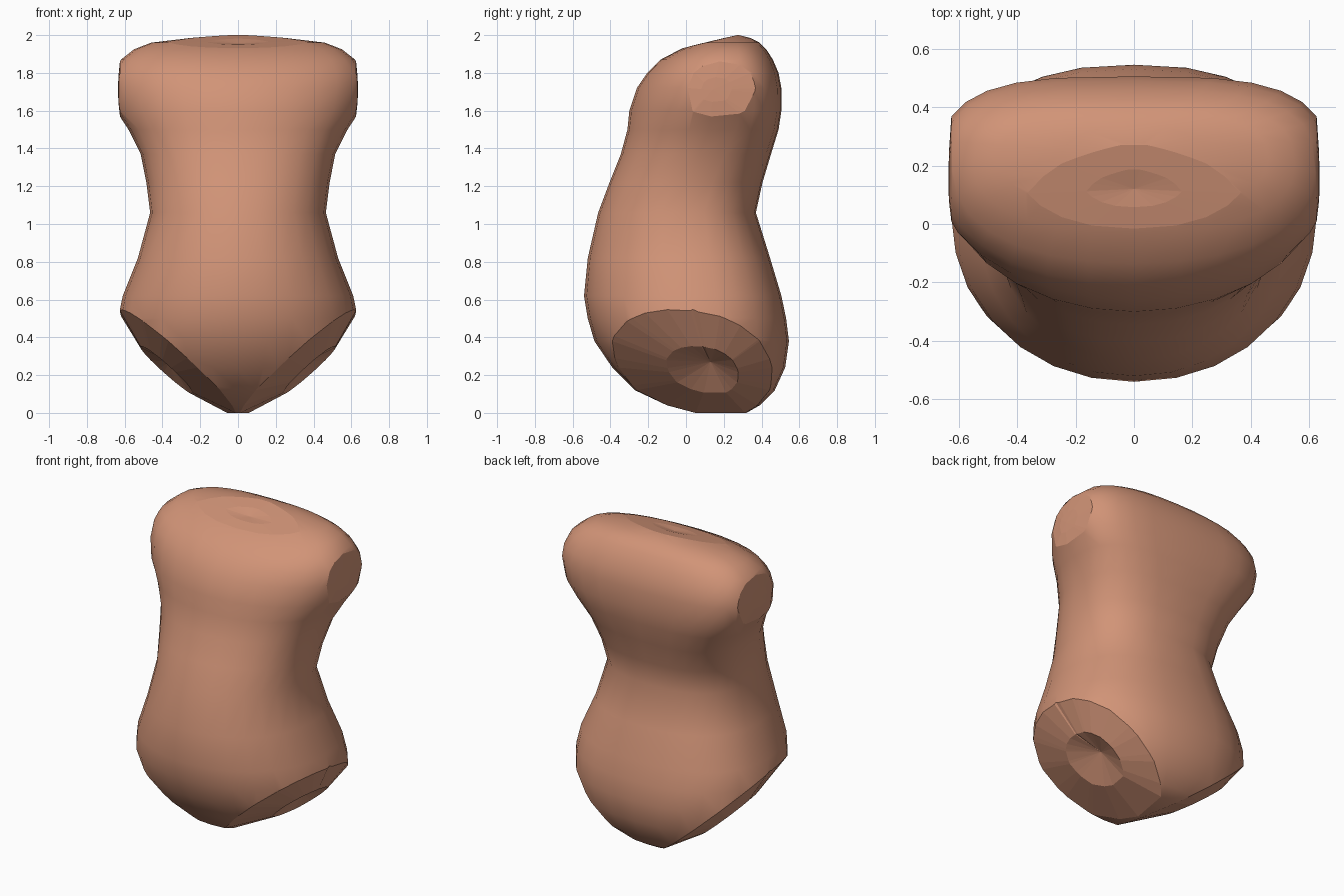
import bpy, bmesh, math
from mathutils import Vector

if "Cube" in bpy.data.objects:
    bpy.data.objects.remove(bpy.data.objects["Cube"])

skin = bpy.data.materials.new("terracotta skin")
skin.diffuse_color = (0.64, 0.295, 0.185, 1)
skin.use_nodes = True
skin.node_tree.nodes["Principled BSDF"].inputs["Base Color"].default_value = skin.diffuse_color

# Torso rings: z, front y, back y, half width, y of widest point, front / back roundness
RINGS = [
    (0.00, 0.05, 0.32, 0.20, 0.18, 2, 2),
    (0.04, -0.10, 0.39, 0.38, 0.14, 2, 2),
    (0.12, -0.27, 0.47, 0.52, 0.10, 2, 2.2),
    (0.24, -0.39, 0.525, 0.60, 0.07, 2, 2.3),
    (0.38, -0.485, 0.545, 0.63, 0.05, 2.1, 2.4),
    (0.50, -0.52, 0.53, 0.635, 0.04, 2.1, 2.4),
    (0.62, -0.54, 0.505, 0.61, 0.03, 2.1, 2.4),
    (0.82, -0.52, 0.445, 0.53, 0.00, 2.1, 2.4),
    (1.06, -0.465, 0.37, 0.465, -0.02, 2.1, 2.5),
    (1.22, -0.405, 0.405, 0.485, 0.02, 2.1, 2.6),
    (1.37, -0.345, 0.45, 0.515, 0.07, 2.1, 2.9),
    (1.50, -0.31, 0.49, 0.58, 0.12, 2.1, 3.2),
    (1.60, -0.30, 0.505, 0.645, 0.14, 2, 3.3),
    (1.72, -0.26, 0.505, 0.67, 0.15, 2, 3.3),
    (1.80, -0.205, 0.49, 0.66, 0.16, 2.1, 3.2),
    (1.87, -0.135, 0.46, 0.62, 0.18, 2.2, 3),
    (1.925, -0.03, 0.425, 0.55, 0.20, 2.3, 2.8),
    (1.96, 0.05, 0.39, 0.46, 0.22, 2.3, 2.5),
    (1.985, 0.12, 0.34, 0.25, 0.23, 2, 2),
    (2.00, 0.18, 0.28, 0.07, 0.23, 2, 2),
]
SEG = 28


def spow(v, e):
    return math.copysign(abs(v) ** e, v)


bm = bmesh.new()
rings = []
for z, yf, yb, hw, yc, nf, nb in RINGS:
    ring = []
    for i in range(SEG):
        a = 2 * math.pi * i / SEG
        c, s = math.cos(a), math.sin(a)
        if abs(c) < 1e-6: c = 0
        if abs(s) < 1e-6: s = 0
        n, depth = (nb, yb - yc) if s >= 0 else (nf, yc - yf)
        ring.append(bm.verts.new((hw * spow(c, 2 / n), yc + depth * spow(s, 2 / n), z)))
    rings.append(ring)
for lo, hi in zip(rings, rings[1:]):
    for i in range(SEG):
        j = (i + 1) % SEG
        bm.faces.new((lo[i], lo[j], hi[j], hi[i]))
bm.faces.new(rings[0][::-1])
bm.faces.new(rings[-1])
for f in bm.faces:
    f.smooth = True


def cut(point, normal):
    bmesh.ops.bisect_plane(bm, geom=bm.verts[:] + bm.edges[:] + bm.faces[:], dist=1e-5,
                           plane_co=point, plane_no=normal, clear_outer=True)


def cap(edges, hub, swell, scale, bulge):
    """Close a socket with a faceted outer band and a fan around the hub."""
    hub, bulge = Vector(hub), Vector(bulge)
    for e in edges:
        e.smooth = False
    mid = {}
    for e in edges:
        for v in e.verts:
            if v not in mid:
                mid[v] = bm.verts.new(hub + (v.co - hub) * scale + bulge * swell)
    centre = bm.verts.new(hub)
    for e in edges:
        a, b = e.verts
        loop = e.link_loops[0]
        if loop.vert is a:
            a, b = b, a
        bm.faces.new((a, b, mid[b], mid[a]))
        bm.faces.new((mid[a], mid[b], centre))


# Cut the leg, arm and neck sockets
for s in (1, -1):
    cut((s * 0.02, 0.10, 0), (s * 0.258, -0.045, -0.295))
    cut((s * 0.625, 0.15, 1.7), (s, 0, 0))
cut((0, 0, 1.935), (0, -0.24, 1))

# Close the sockets
bm.edges.ensure_lookup_table()
border = [e for e in bm.edges if e.is_boundary]


def mid_of(e):
    return (e.verts[0].co + e.verts[1].co) / 2


neck = [e for e in border if mid_of(e).z > 1.88]
for s in (1, -1):
    leg = [e for e in border if mid_of(e).z < 1 and mid_of(e).x * s > 0]
    arm = [e for e in border if 1 < mid_of(e).z <= 1.88 and mid_of(e).x * s > 0]
    cap(leg, (s * 0.36, 0.13, 0.27), 0.055, 0.45, (s * 0.66, 0, -0.75))
    cap(arm, (s * 0.635, 0.14, 1.71), 0.003, 0.45, (s, 0, 0))
cap(neck, (0, 0.12, 1.955), 0.006, 0.45, (0, -0.23, 0.97))

bmesh.ops.recalc_face_normals(bm, faces=bm.faces[:])
mesh = bpy.data.meshes.new("torso")
bm.to_mesh(mesh)
bm.free()
mesh.materials.append(skin)
torso = bpy.data.objects.new("torso", mesh)
bpy.context.collection.objects.link(torso)
